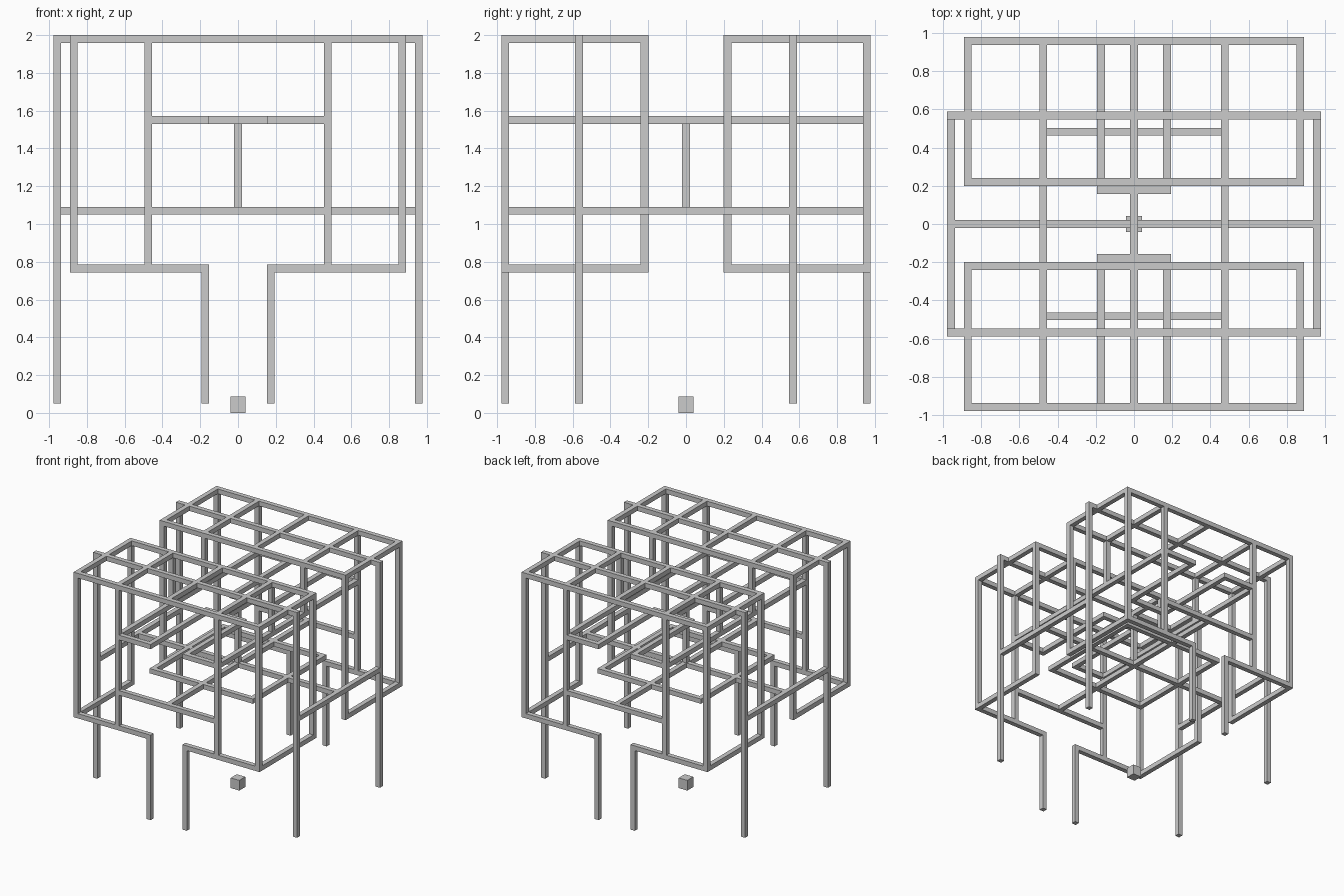
import bpy, bmesh
from mathutils import Vector

if "Cube" in bpy.data.objects:
    bpy.data.objects.remove(bpy.data.objects["Cube"])

T = 0.041          # bar thickness
H = T / 2

def add_box(bm, lo, hi):
    lo, hi = Vector(lo), Vector(hi)
    vs = bmesh.ops.create_cube(bm, size=1)["verts"]
    for v in vs:
        v.co = Vector([(lo[i] + hi[i]) / 2 + v.co[i] * (hi[i] - lo[i]) for i in range(3)])

def bars(name, segs, mirror_x=True, mirror_y=True):
    """Square bars between axis-aligned end points, mirrored into the other quadrants."""
    bm = bmesh.new()
    seen = set()
    for a, b in segs:
        for sx in ((1, -1) if mirror_x else (1,)):
            for sy in ((1, -1) if mirror_y else (1,)):
                p = (a[0] * sx, a[1] * sy, a[2])
                q = (b[0] * sx, b[1] * sy, b[2])
                lo = tuple(round(min(u, v) - H, 4) for u, v in zip(p, q))
                hi = tuple(round(max(u, v) + H, 4) for u, v in zip(p, q))
                if (lo, hi) not in seen:
                    seen.add((lo, hi))
                    add_box(bm, lo, hi)
    me = bpy.data.meshes.new(name)
    bm.to_mesh(me)
    bm.free()
    ob = bpy.data.objects.new(name, me)
    bpy.context.collection.objects.link(ob)
    return ob

XL, XB, XI, XD = 0.957, 0.87, 0.475, 0.173   # leg, box side, inner post, doorway
YO, YL, YR, YG = 0.957, 0.567, 0.483, 0.22   # outer, leg, ring, gap edge
YC = 0.178                                   # doorway inner end
ZT, ZU, ZM, ZB = 2 - H, 1.55, 1.07, 0.765    # top, upper, middle, bottom levels
ZF = 0.05 + H                                # leg foot

# Tall side legs and short doorway legs
bars("side_leg", [((XL, YL, ZF), (XL, YL, ZT))])
bars("doorway_leg", [((XD, YO, ZF), (XD, YO, ZB))])

# Upright posts of the two boxes
bars("box_post", [((XB, YO, ZB), (XB, YO, ZT)),
                  ((XB, YG, ZB), (XB, YG, ZT)),
                  ((XI, YO, ZB), (XI, YO, ZT)),
                  ((XI, YG, ZU), (XI, YG, ZT))])

# Roof grids
bars("roof_grid", [((-XB, YO, ZT), (XB, YO, ZT)),
                   ((-XB, YG, ZT), (XB, YG, ZT)),
                   ((-XL, YL, ZT), (XL, YL, ZT)),
                   ((XB, YG, ZT), (XB, YO, ZT)),
                   ((XI, YG, ZT), (XI, YO, ZT)),
                   ((0, YG, ZT), (0, YO, ZT))])

# Lower sills
bars("lower_sill", [((XD, YO, ZB), (XB, YO, ZB)),
                    ((XB, YG, ZB), (XB, YO, ZB))])

# Upper level with recessed doorway outline
bars("upper_rail", [((XI, -YO, ZU), (XI, YO, ZU)),
                    ((XD, YO, ZU), (XI, YO, ZU)),
                    ((XD, YC, ZU), (XD, YO, ZU)),
                    ((-XD, YC, ZU), (XD, YC, ZU)),
                    ((0, -YC, ZU), (0, YC, ZU))])

# Middle level ring, cross and side rails
bars("middle_rail", [((-XI, YO, ZM), (XI, YO, ZM)),
                     ((-XI, YR, ZM), (XI, YR, ZM)),
                     ((XI, -YR, ZM), (XI, YR, ZM)),
                     ((0, -YO, ZM), (0, YO, ZM)),
                     ((-XL, 0, ZM), (XL, 0, ZM)),
                     ((XL, -YL, ZM), (XL, YL, ZM))])

# Centre column
bars("centre_column", [((0, 0, ZM), (0, 0, ZU))], False, False)

# Ground block
bm = bmesh.new()
add_box(bm, (-0.041, -0.041, 0), (0.041, 0.041, 0.088))
me = bpy.data.meshes.new("ground_block")
bm.to_mesh(me)
bm.free()
bpy.context.collection.objects.link(bpy.data.objects.new("ground_block", me))
